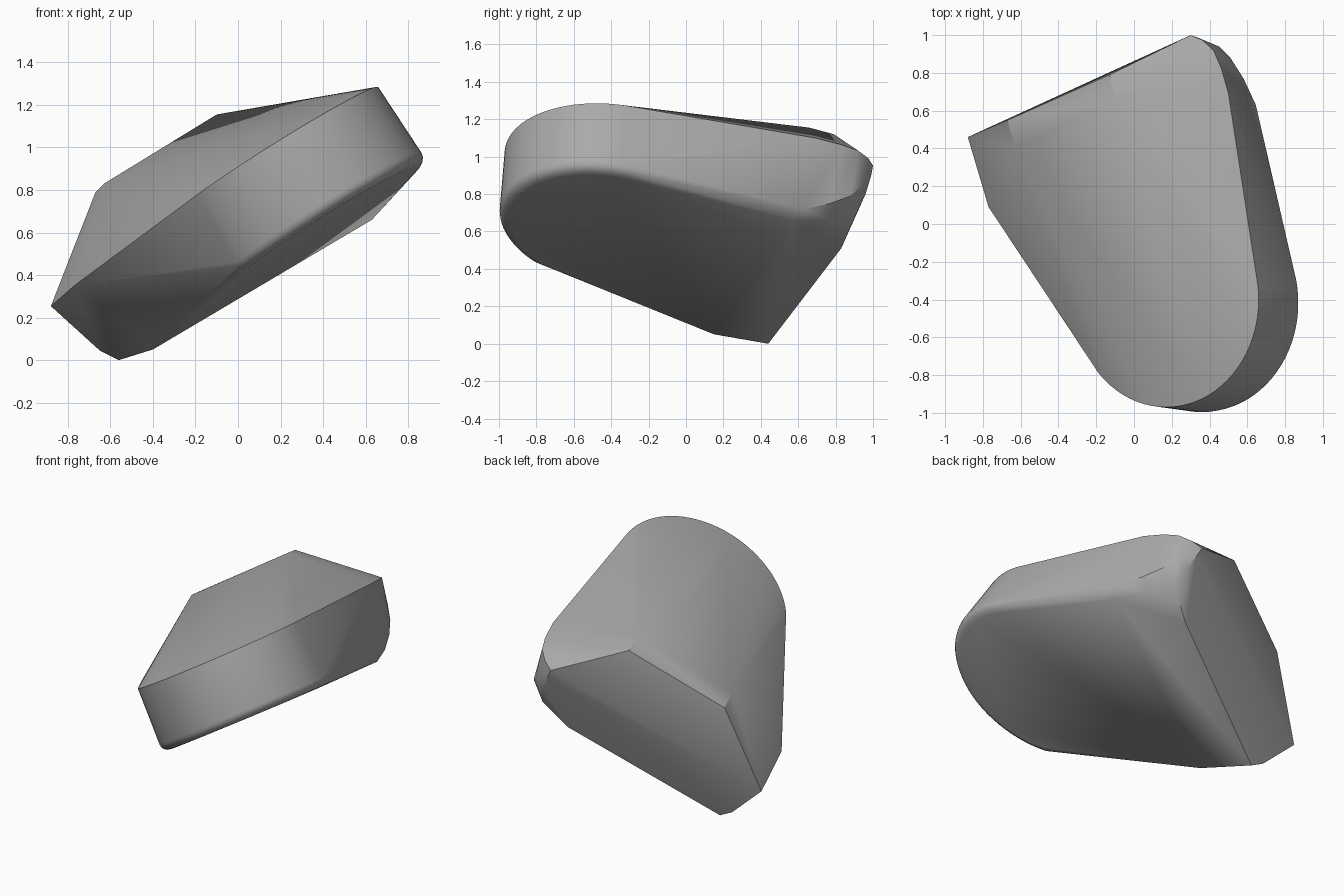
import bpy, bmesh, math
from mathutils import Vector

cube = bpy.data.objects.get("Cube")
if cube:
    bpy.data.objects.remove(cube, do_unlink=True)

material = bpy.data.materials.new("stone grey")
material.use_nodes = True
grey = (0.4, 0.4, 0.4, 1)
material.diffuse_color = grey
material.node_tree.nodes["Principled BSDF"].inputs["Base Color"].default_value = grey


def top_plane(x, y):
    return Vector((x, y, 0.839 + 0.626 * x - 0.075 * y))


def bottom_plane(x, y):
    return Vector((x, y, 0.32 + 0.635 * x - 0.108 * y))


def nose_arc(plane, cx, cy, rx, ry, lift=0.0, steps=32):
    """Rounded end of the slab, lying in a tilted plane."""
    normal = Vector((-0.53, 0.08, 0.84))
    points = []
    for i in range(steps + 1):
        a = math.radians(-137 + 149 * i / steps)
        points.append(plane(cx + rx * math.cos(a), cy + ry * math.sin(a)) + normal * lift)
    return points


# Upper rim: rounded nose, square left end, rounded back corner
points = nose_arc(top_plane, 0.17, -0.4, 0.49, 0.57)
rim = [(-0.77, 0.09), (-0.88, 0.46), (0.3, 1.0), (0.36, 0.975),
       (0.42, 0.92), (0.46, 0.83), (0.5, 0.69)]
points += [top_plane(x, y) for x, y in rim]

# Lower rim with a softly rounded edge
rounding = 0.05
for i in range(5):
    a = math.radians(90 * i / 4)
    inset = rounding * (1 - math.sin(a))
    lift = rounding * (1 - math.cos(a))
    points += nose_arc(bottom_plane, 0.385, -0.42, 0.505 - inset, 0.58 - inset, lift)

# Raised ridge on top, with a narrow flat strip
ridge = [(-0.13, 0.79, 1.12), (-0.1, 0.66, 1.155), (-0.67, 0.55, 0.79), (-0.63, 0.41, 0.83)]

# Underside corners and the blunt back corner
underside = [(-0.4, 0.15, 0.05), (-0.56, 0.44, 0.0), (-0.65, 0.44, 0.045),
             (0.29, 0.83, 0.51), (0.63, 0.57, 0.66)]
back_corner = [(0.645, 0.63, 0.72), (0.53, 0.77, 0.66), (0.58, 0.77, 0.75),
               (0.43, 0.9, 0.67), (0.51, 0.88, 0.79), (0.38, 0.96, 0.8),
               (0.45, 0.94, 0.85), (0.33, 0.99, 0.9)]
points += [Vector(p) for p in ridge + underside + back_corner]

# Wrap the profiles in one solid
bm = bmesh.new()
for p in points:
    bm.verts.new(p)
hull = bmesh.ops.convex_hull(bm, input=bm.verts)
loose = set(hull["geom_interior"]) | set(hull["geom_unused"])
bmesh.ops.delete(bm, geom=[g for g in loose if isinstance(g, bmesh.types.BMVert)], context="VERTS")
bmesh.ops.dissolve_limit(bm, angle_limit=math.radians(1), verts=bm.verts, edges=bm.edges)
bmesh.ops.recalc_face_normals(bm, faces=bm.faces)

mesh = bpy.data.meshes.new("wedge_stone")
bm.to_mesh(mesh)
bm.free()
mesh.materials.append(material)
stone = bpy.data.objects.new("wedge_stone", mesh)
bpy.context.collection.objects.link(stone)
bpy.context.view_layer.objects.active = stone
stone.select_set(True)
bpy.ops.object.shade_smooth_by_angle(angle=math.radians(28))
